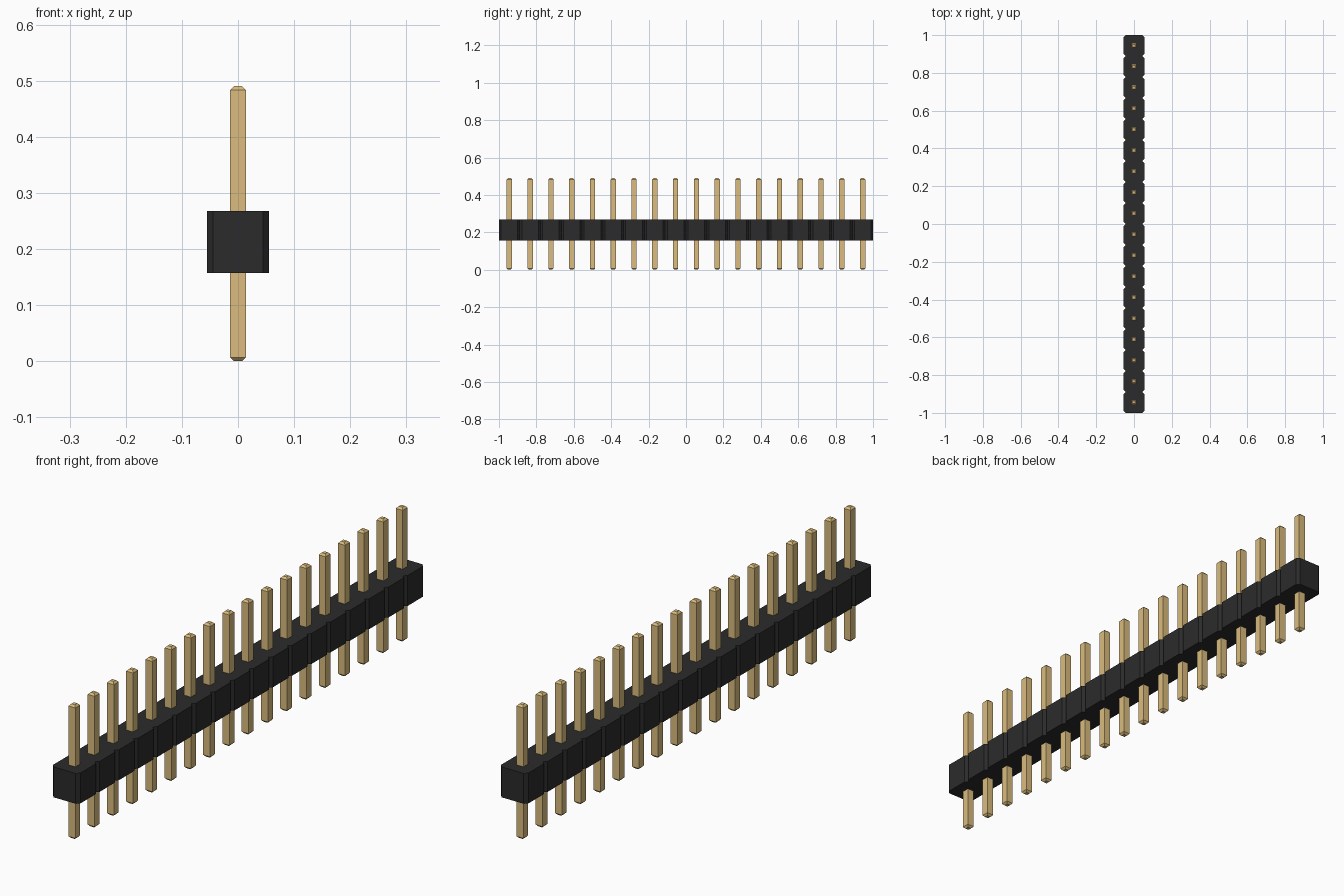
import bpy
import bmesh

cube = bpy.data.objects.get("Cube")
if cube:
    bpy.data.objects.remove(cube, do_unlink=True)

COUNT = 18
PITCH = 2 / COUNT
HALF = PITCH / 2
CHAMFER = PITCH / 10
BODY_Z = (0.157, 0.268)
PIN_HALF = 0.014
PIN_TIP = 0.007
PIN_TOP = 0.49


def material(name, color):
    mat = bpy.data.materials.new(name)
    mat.use_nodes = True
    mat.diffuse_color = color
    bsdf = next(n for n in mat.node_tree.nodes if n.type == 'BSDF_PRINCIPLED')
    bsdf.inputs["Base Color"].default_value = color
    return mat


def loft(name, rings, mat):
    """Bridge matching rings of points and cap both ends."""
    bm = bmesh.new()
    loops = [[bm.verts.new(p) for p in ring] for ring in rings]
    for a, b in zip(loops, loops[1:]):
        for i in range(len(a)):
            j = (i + 1) % len(a)
            bm.faces.new((a[i], a[j], b[j], b[i]))
    bm.faces.new(loops[0][::-1])
    bm.faces.new(loops[-1])
    bmesh.ops.recalc_face_normals(bm, faces=bm.faces)
    mesh = bpy.data.meshes.new(name)
    bm.to_mesh(mesh)
    bm.free()
    mesh.materials.append(mat)
    obj = bpy.data.objects.new(name, mesh)
    bpy.context.collection.objects.link(obj)
    return obj


black = material("black plastic", (0.024, 0.024, 0.024, 1))
gold = material("gold metal", (0.708, 0.504, 0.21, 1))
centres = [-1 + PITCH * (i + 0.5) for i in range(COUNT)]

# Housing: one strip with a V notch between neighbouring cells
side = []
for y in centres:
    side += [(HALF - CHAMFER, y - HALF), (HALF, y - HALF + CHAMFER),
             (HALF, y + HALF - CHAMFER)]
side.append((HALF - CHAMFER, 1))
outline = side + [(-x, y) for x, y in reversed(side)]
loft("housing", [[(x, y, z) for x, y in outline] for z in BODY_Z], black)


# Pins: square posts with chamfered tips, sharing one mesh
def square(h, z):
    return [(-h, -h, z), (h, -h, z), (h, h, z), (-h, h, z)]


pin = loft("pin_1", [square(PIN_HALF - PIN_TIP, 0), square(PIN_HALF, PIN_TIP),
                     square(PIN_HALF, PIN_TOP - PIN_TIP),
                     square(PIN_HALF - PIN_TIP, PIN_TOP)], gold)
pin.location.y = centres[0]
for i, y in enumerate(centres[1:], 2):
    copy = bpy.data.objects.new(f"pin_{i}", pin.data)
    copy.location.y = y
    bpy.context.collection.objects.link(copy)
